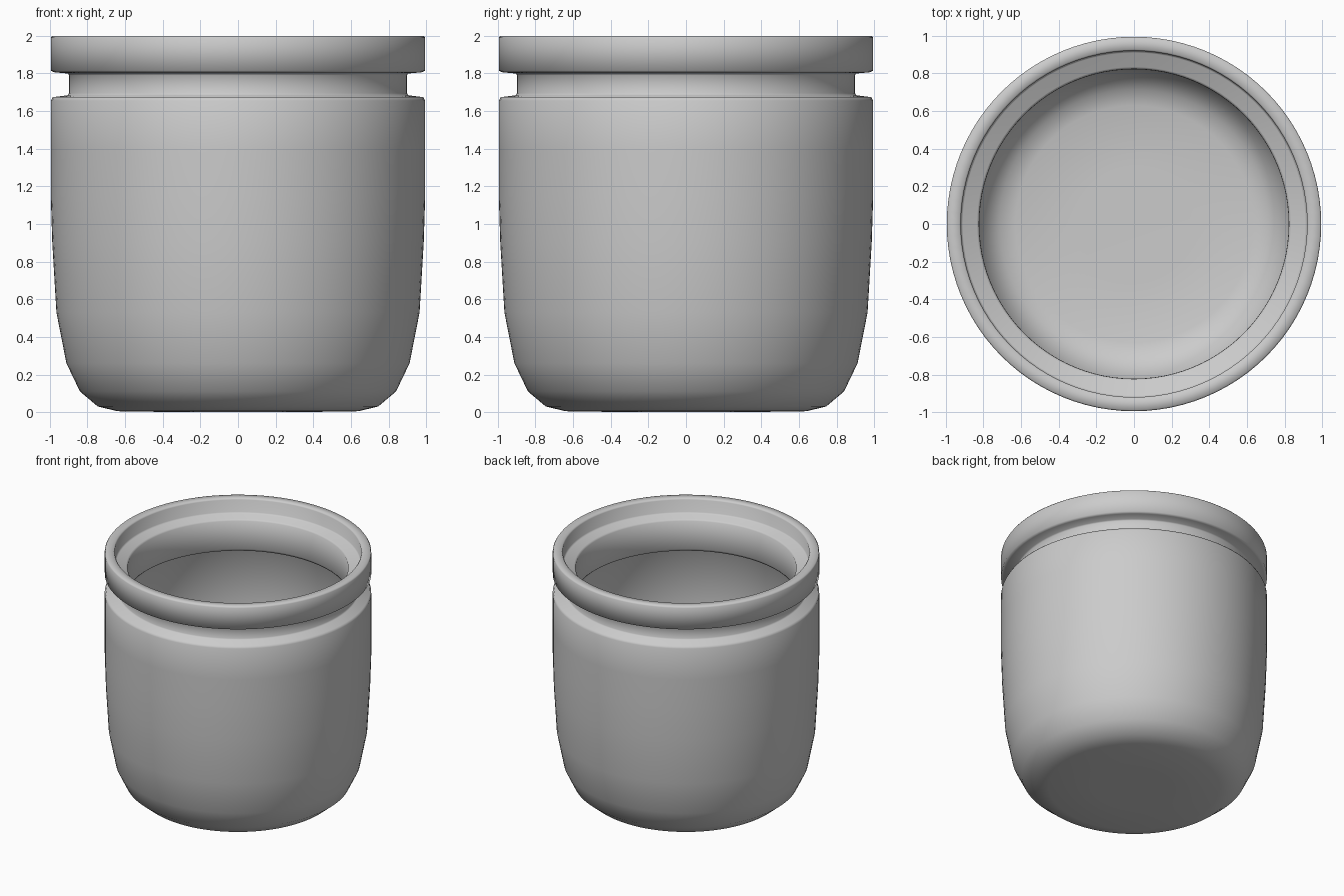
import bpy, bmesh, math

# Half cross-section (radius, height): outside from base centre up to the rim, then down the inside
outer = [(0, 0), (0.3, 0), (0.64, 0.005), (0.745, 0.03), (0.84, 0.11), (0.912, 0.26),
         (0.965, 0.53), (0.987, 0.9), (0.995, 1.15), (0.995, 1.4), (0.995, 1.655),
         (0.985, 1.674), (0.905, 1.684), (0.898, 1.695),
         (0.898, 1.79), (0.905, 1.80), (0.975, 1.806), (0.995, 1.815), (0.995, 1.99)]
rim = [(0.988, 2.0), (0.928, 2.0), (0.92, 1.99)]
inner = [(0.92, 1.89), (0.91, 1.88), (0.835, 1.872), (0.823, 1.86), (0.822, 1.63),
         (0.835, 1.61), (0.905, 1.60), (0.92, 1.58), (0.92, 1.15), (0.912, 0.9),
         (0.89, 0.54), (0.84, 0.29), (0.785, 0.17), (0.715, 0.105), (0.63, 0.08),
         (0.3, 0.075), (0, 0.075)]
profile = outer + rim + inner

# Lathe the section into a closed cup
SEGMENTS = 96
bm = bmesh.new()
verts = [bm.verts.new((r, 0, z)) for r, z in profile]
edges = [bm.edges.new(pair) for pair in zip(verts, verts[1:])]
bmesh.ops.spin(bm, geom=verts + edges, cent=(0, 0, 0), axis=(0, 0, 1),
               angle=2 * math.pi, steps=SEGMENTS, use_merge=True)
bmesh.ops.remove_doubles(bm, verts=bm.verts, dist=0.0005)
bmesh.ops.recalc_face_normals(bm, faces=bm.faces)
for face in bm.faces:
    face.smooth = True

mesh = bpy.data.meshes.new("cup_body")
bm.to_mesh(mesh)
bm.free()
cup = bpy.data.objects.new("cup_body", mesh)
bpy.context.collection.objects.link(cup)
